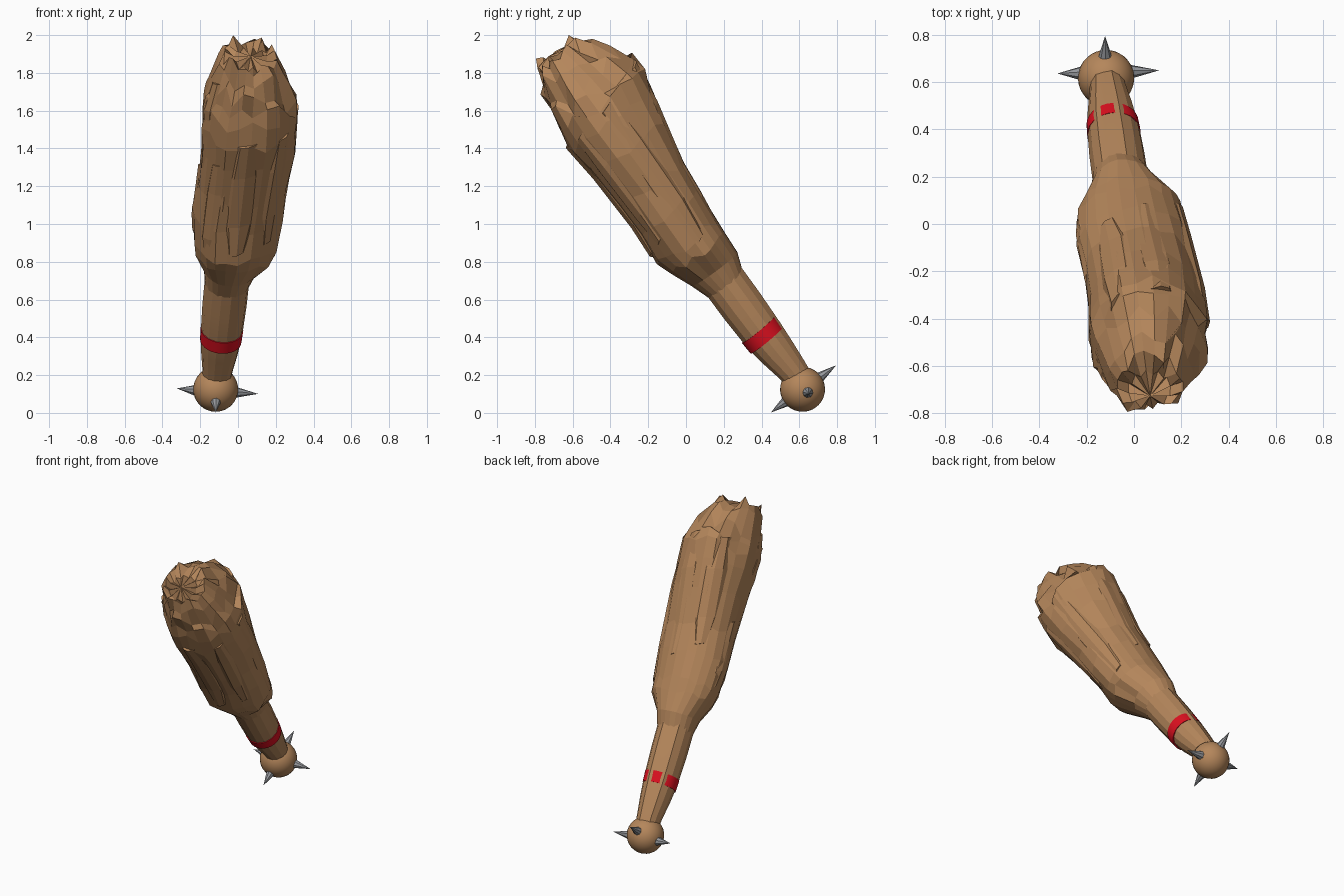
import bpy, bmesh, math, random
from mathutils import Matrix, Vector

if "Cube" in bpy.data.objects:
    bpy.data.objects.remove(bpy.data.objects["Cube"])

random.seed(11)

# Club frame: origin in the pommel, local z runs up the leaning shaft
D = Vector((0.18, -1.27, 1.73)).normalized()
U = (Vector((1, 0, 0)) - D * D.x).normalized()
V = D.cross(U)
FRAME = Matrix((U, V, D)).transposed().to_4x4()
FRAME.translation = (-0.118, 0.617, 0.125)


def material(name, rgb):
    m = bpy.data.materials.new(name)
    m.diffuse_color = (*rgb, 1)
    m.use_nodes = True
    m.node_tree.nodes["Principled BSDF"].inputs["Base Color"].default_value = m.diffuse_color
    return m


wood = material("wood", (0.46, 0.24, 0.105))
red = material("red", (0.72, 0.005, 0.014))
steel = material("steel", (0.30, 0.31, 0.33))


def finish(name, bm, mat, smooth=None):
    bmesh.ops.recalc_face_normals(bm, faces=bm.faces)
    me = bpy.data.meshes.new(name)
    bm.to_mesh(me)
    bm.free()
    ob = bpy.data.objects.new(name, me)
    bpy.context.collection.objects.link(ob)
    ob.matrix_world = FRAME
    me.materials.append(mat)
    if smooth:
        bpy.ops.object.select_all(action='DESELECT')
        ob.select_set(True)
        bpy.context.view_layer.objects.active = ob
        bpy.ops.object.shade_smooth_by_angle(angle=math.radians(smooth))
    return ob


def loft(bm, rings, tips=(None, None)):
    """Skin rings of points; close each end with a fan or a flat cap."""
    rows = [[bm.verts.new(p) for p in r] for r in rings]
    n = len(rows[0])
    for a, b in zip(rows, rows[1:]):
        for i in range(n):
            j = (i + 1) % n
            bm.faces.new((a[i], a[j], b[j], b[i]))
    for row, tip in ((rows[0], tips[0]), (rows[-1], tips[1])):
        if tip is None:
            bm.faces.new(row)
        else:
            t = bm.verts.new(tip)
            for i in range(n):
                bm.faces.new((row[i], row[(i + 1) % n], t))


def circle(r, z, n, dy=0.0, raised=()):
    return [(r * s * math.cos(k * math.tau / n), dy + r * s * math.sin(k * math.tau / n), z)
            for k in range(n) for s in (1.05 if k in raised else 1.0,)]


# Pommel ball
bm = bmesh.new()
bmesh.ops.create_uvsphere(bm, u_segments=32, v_segments=16, radius=0.119)
finish("pommel", bm, wood, 40)

# Four pommel spikes
for name, d, base, tip in (("spike_left", (-1, 0.06, 0), (-0.10, 0.012, -0.025), 0.205),
                           ("spike_right", (1, 0, 0), (0.10, 0.012, -0.02), 0.227),
                           ("spike_back", (0, 1, 0), (-0.004, 0.10, -0.003), 0.219),
                           ("spike_front", (0, -1, 0), (0, -0.10, 0), 0.208)):
    d, base = Vector(d).normalized(), Vector(base)
    bm = bmesh.new()
    rot = Vector((0, 0, 1)).rotation_difference(d).to_matrix()
    loft(bm, [[base + rot @ Vector(p) for p in circle(0.031, 0, 8)]],
         (None, base + d * (tip - 0.10)))
    finish(name, bm, steel)

# Tapered handle with two grain ridges that break through the band at the back
bm = bmesh.new()
loft(bm, [circle(r, z, 14, dy, (3, 5)) for z, r, dy in
          ((0.05, 0.074, 0.014), (0.12, 0.081, 0.014), (0.24, 0.098, 0.006), (0.36, 0.110, 0.001),
           (0.55, 0.117, 0), (0.72, 0.118, 0), (0.85, 0.120, 0))])
finish("handle", bm, wood, 14)

# Red grip band, slightly tilted
bm = bmesh.new()
loft(bm, [[(x, y, z + 0.06 * y) for x, y, z in circle(r, z, 28)]
          for z, r in ((0.322, 0.107), (0.322, 0.110), (0.395, 0.1135), (0.395, 0.107))])
finish("grip_band", bm, red, 30)

# Craggy head: height, reach left / right / front / back, roughness
PROFILE = ((0.68, .113, .113, .113, .110, 0.0),
           (0.79, .130, .148, .152, .152, 0.02),
           (0.92, .188, .238, .210, .159, 0.08),
           (1.00, .205, .245, .238, .167, 0.10),
           (1.17, .226, .260, .225, .188, 0.10),
           (1.36, .212, .270, .220, .207, 0.08),
           (1.60, .212, .288, .235, .262, 0.08),
           (1.76, .225, .293, .255, .310, 0.12),
           (1.88, .230, .285, .242, .342, 0.16),
           (1.95, .220, .265, .224, .318, 0.20),
           (2.03, .203, .233, .205, .280, 0.22),
           (2.12, .180, .192, .170, .222, 0.22),
           (2.20, .150, .148, .135, .152, 0.20))
N = 22
ridge = [random.uniform(0, 1) for _ in range(N)]
rings = []
for z, left, right, front, back, rough in PROFILE:
    ring = []
    for k in range(N):
        a = k * math.tau / N
        c, s = math.cos(a), math.sin(a)
        f = 1 + rough * (0.35 - 0.5 * ridge[k] - 0.6 * random.random())
        dz = random.uniform(-0.27, 0.27) * rough if z > 0.85 else 0
        ring.append(((right if c > 0 else left) * c * f,
                     (back if s > 0 else front) * s * f, z + dz))
    rings.append(ring)
# Star-shaped broken end
star = [(0.09 * math.cos(k * math.tau / N), 0.09 * math.sin(k * math.tau / N) - 0.03,
         2.175 + 0.035 * (k % 2)) for k in range(N)]
bm = bmesh.new()
loft(bm, rings + [star], (None, (0.0, -0.04, 2.225)))
finish("head", bm, wood)


def surface(z, a):
    """Point of the head's outer envelope at height z and angle a."""
    c, s = math.cos(a), math.sin(a)
    for p, q in zip(PROFILE, PROFILE[1:]):
        if p[0] <= z <= q[0]:
            t = (z - p[0]) / (q[0] - p[0])
            left, right, front, back = [p[m] + t * (q[m] - p[m]) for m in range(1, 5)]
            return Vector(((right if c > 0 else left) * c, (back if s > 0 else front) * s, z))


# Raised bark slabs along the head: angle, start, end, width
for i, (deg, z0, z1, wd) in enumerate(((10, 0.98, 1.85, .15), (75, 1.15, 1.93, .16),
                                       (120, 1.25, 1.93, .15), (175, 1.02, 1.45, .12),
                                       (235, 0.95, 1.60, .15), (275, 1.05, 1.78, .16),
                                       (320, 1.10, 1.80, .15), (200, 1.50, 2.05, .13))):
    a = math.radians(deg)
    rad = Vector((math.cos(a), math.sin(a), 0))
    tan = Vector((-math.sin(a), math.cos(a), 0))
    slab = []
    for t, g in ((0, 0.6), (0.25, 1), (0.7, 1), (1, 0.75)):
        p, w = surface(z0 + t * (z1 - z0), a), wd * g / 2
        slab.append([p + rad * o + tan * (w * s) + Vector((0, 0, 0.02 * s))
                     for s, o in ((-1.1, -.045), (-.7, -.010), (0, .003), (.7, -.010), (1.1, -.045))])
    bm = bmesh.new()
    loft(bm, slab)
    finish(f"bark_slab_{i + 1}", bm, wood)
